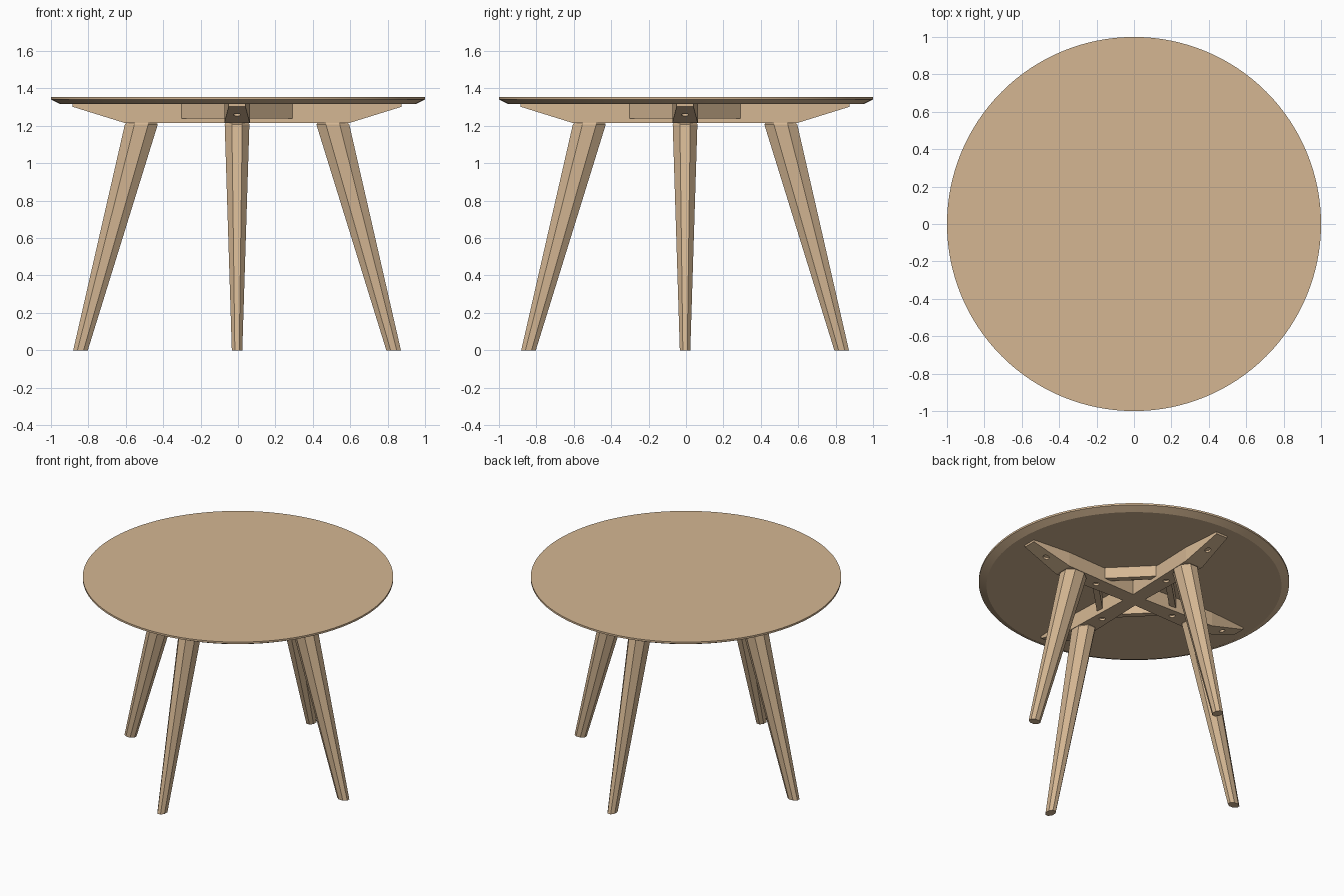
import bpy
import bmesh
from math import pi, atan2
from mathutils import Matrix, Vector

cube = bpy.data.objects.get("Cube")
if cube:
    bpy.data.objects.remove(cube)

wood = bpy.data.materials.new("light_wood")
wood.use_nodes = True
wood.diffuse_color = (0.66, 0.47, 0.29, 1)
wood.node_tree.nodes["Principled BSDF"].inputs["Base Color"].default_value = wood.diffuse_color

OFFSET = Vector((-0.005, -0.005, 0))
SIDES = ["left", "back", "right", "front"]


def loft(name, rings, angle=0.0, offset=OFFSET):
    """Skin a list of equal-length point rings, cap both ends, spin about z."""
    bm = bmesh.new()
    rows = [[bm.verts.new(p) for p in ring] for ring in rings]
    n = len(rows[0])
    for low, high in zip(rows, rows[1:]):
        for i in range(n):
            j = (i + 1) % n
            bm.faces.new((low[i], low[j], high[j], high[i]))
    bm.faces.new(rows[0][::-1])
    bm.faces.new(rows[-1])
    bmesh.ops.remove_doubles(bm, verts=bm.verts, dist=0.0001)
    bmesh.ops.recalc_face_normals(bm, faces=bm.faces)
    bm.transform(Matrix.Translation(offset) @ Matrix.Rotation(angle, 4, "Z"))
    mesh = bpy.data.meshes.new(name)
    bm.to_mesh(mesh)
    bm.free()
    mesh.materials.append(wood)
    obj = bpy.data.objects.new(name, mesh)
    bpy.context.collection.objects.link(obj)
    return obj


def circle(radius, z, n=128):
    return [Matrix.Rotation(2 * pi * i / n, 3, "Z") @ Vector((radius, 0, 0)) + Vector((0, 0, z))
            for i in range(n)]


def octagon(x, z, a, b, flat=0.42):
    """Chamfered rectangle with half sizes a (radial) and b (sideways)."""
    corners = [(a, -flat * b), (a, flat * b), (flat * a, b), (-flat * a, b)]
    corners += [(-u, -v) for u, v in corners]
    return [(x + u, v, z) for u, v in corners]


def station(r, half, bottom, top=1.317):
    return [(r, -half, bottom), (r, half, bottom), (r, half, top), (r, -half, top)]


# Round top with an under-bevelled rim
top = loft("table_top", [circle(0.95, 1.316), circle(1.0, 1.341), circle(1.0, 1.354)],
           offset=Vector())
bpy.context.view_layer.objects.active = top
top.select_set(True)
bpy.ops.object.shade_smooth_by_angle(angle=0.35)
top.select_set(False)

for k, side in enumerate(SIDES):
    turn = k * pi / 2

    # Faceted splayed leg with a bevelled upper end
    loft(side + "_leg", [octagon(0.837, 0, 0.039, 0.028),
                         octagon(0.512, 1.207, 0.088, 0.066),
                         octagon(0.504, 1.235, 0.062, 0.05)], turn)

    # Support arm, mitred at the centre and tapering to its tip
    arm = loft(side + "_support_arm", [station(0, 0, 1.215), station(0.05, 0.05, 1.215),
                                       station(0.6, 0.068, 1.215),
                                       station(0.88, 0.045, 1.302)], turn)

    # Screw holes cut into the underside of the arm
    slope = Matrix.Rotation(-atan2(0.087, 0.28), 4, "Y")
    for label, r, z, tilt in (("inner", 0.32, 1.215, Matrix()), ("outer", 0.74, 1.258, slope)):
        bm = bmesh.new()
        bmesh.ops.create_cone(bm, cap_ends=True, segments=20, radius1=0.02, radius2=0.02, depth=0.03)
        bm.transform(Matrix.Translation(OFFSET) @ Matrix.Rotation(turn, 4, "Z")
                     @ Matrix.Translation((r, 0, z)) @ tilt)
        mesh = bpy.data.meshes.new("hole_cutter")
        bm.to_mesh(mesh)
        bm.free()
        mesh.materials.append(wood)
        cutter = bpy.data.objects.new(f"{side}_{label}_hole_cutter", mesh)
        bpy.context.collection.objects.link(cutter)
        cutter.hide_render = True
        cutter.hide_set(True)
        cut = arm.modifiers.new(label + "_hole", "BOOLEAN")
        cut.operation = "DIFFERENCE"
        cut.solver = "EXACT"
        cut.object = cutter

    # Diagonal brace joining neighbouring arms, built between vertical end planes
    ends = []
    for s in (-1, 1):
        ends.append([(0.215, s * 0.13, 1.238), (0.255, s * 0.165, 1.238),
                     (0.255, s * 0.165, 1.317), (0.215, s * 0.13, 1.317)])
    loft(side + "_corner_brace", ends, turn + pi / 4)
